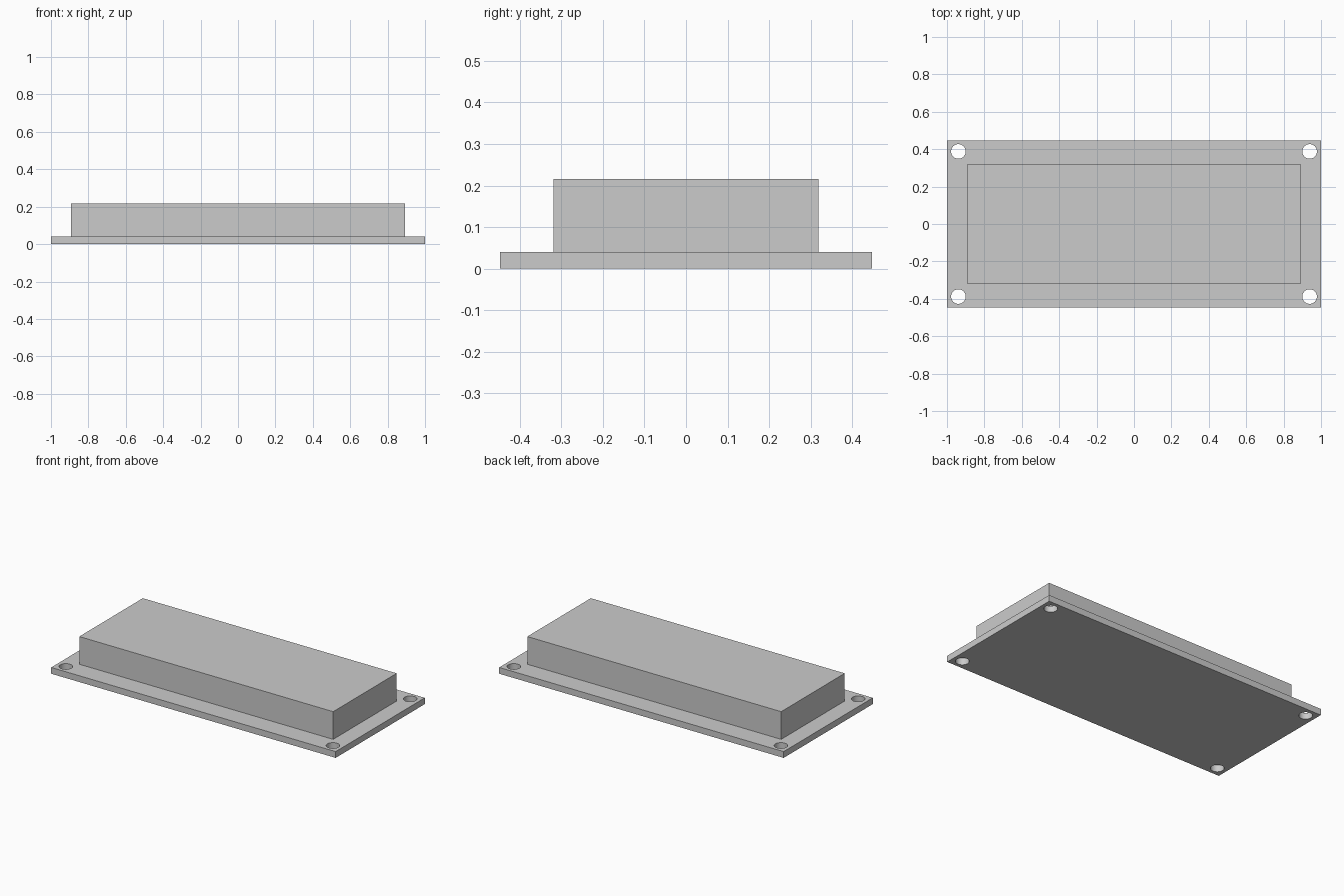
import bpy

default_cube = bpy.data.objects.get("Cube")
if default_cube:
    bpy.data.objects.remove(default_cube, do_unlink=True)

PLATE_TOP, BLOCK_TOP = 0.04, 0.216
HOLE_X, HOLE_Y, HOLE_RADIUS = 0.939, 0.388, 0.039

grey = bpy.data.materials.new("light grey")
grey.use_nodes = True
grey.diffuse_color = (0.6, 0.6, 0.6, 1)
grey.node_tree.nodes["Principled BSDF"].inputs["Base Color"].default_value = grey.diffuse_color


def box(name, width, depth, bottom, top):
    bpy.ops.mesh.primitive_cube_add(size=1, location=(0, 0, (bottom + top) / 2))
    obj = bpy.context.object
    obj.name = name
    obj.scale = (width, depth, top - bottom)
    bpy.ops.object.transform_apply(location=True, rotation=False, scale=True)
    obj.data.materials.append(grey)
    return obj


def drill(obj, x, y):
    bpy.ops.mesh.primitive_cylinder_add(vertices=48, radius=HOLE_RADIUS, depth=0.3, location=(x, y, 0))
    cutter = bpy.context.object
    cutter.name = "hole_cutter"
    cutter.hide_render = True
    cutter.data.materials.append(grey)
    cut = obj.modifiers.new("corner hole", "BOOLEAN")
    cut.operation = "DIFFERENCE"
    cut.solver = "EXACT"
    cut.object = cutter
    bpy.ops.object.select_all(action="DESELECT")
    obj.select_set(True)
    bpy.context.view_layer.objects.active = obj
    bpy.ops.object.modifier_apply(modifier=cut.name)
    bpy.data.objects.remove(cutter, do_unlink=True)


# Base plate with a screw hole in each corner
base_plate = box("base_plate", 2.0, 0.895, 0, PLATE_TOP)
for side_x in (-1, 1):
    for side_y in (-1, 1):
        drill(base_plate, side_x * HOLE_X, side_y * HOLE_Y)
bpy.ops.object.shade_smooth_by_angle()

# Raised block standing on the plate
box("raised_block", 1.785, 0.638, PLATE_TOP, BLOCK_TOP)
